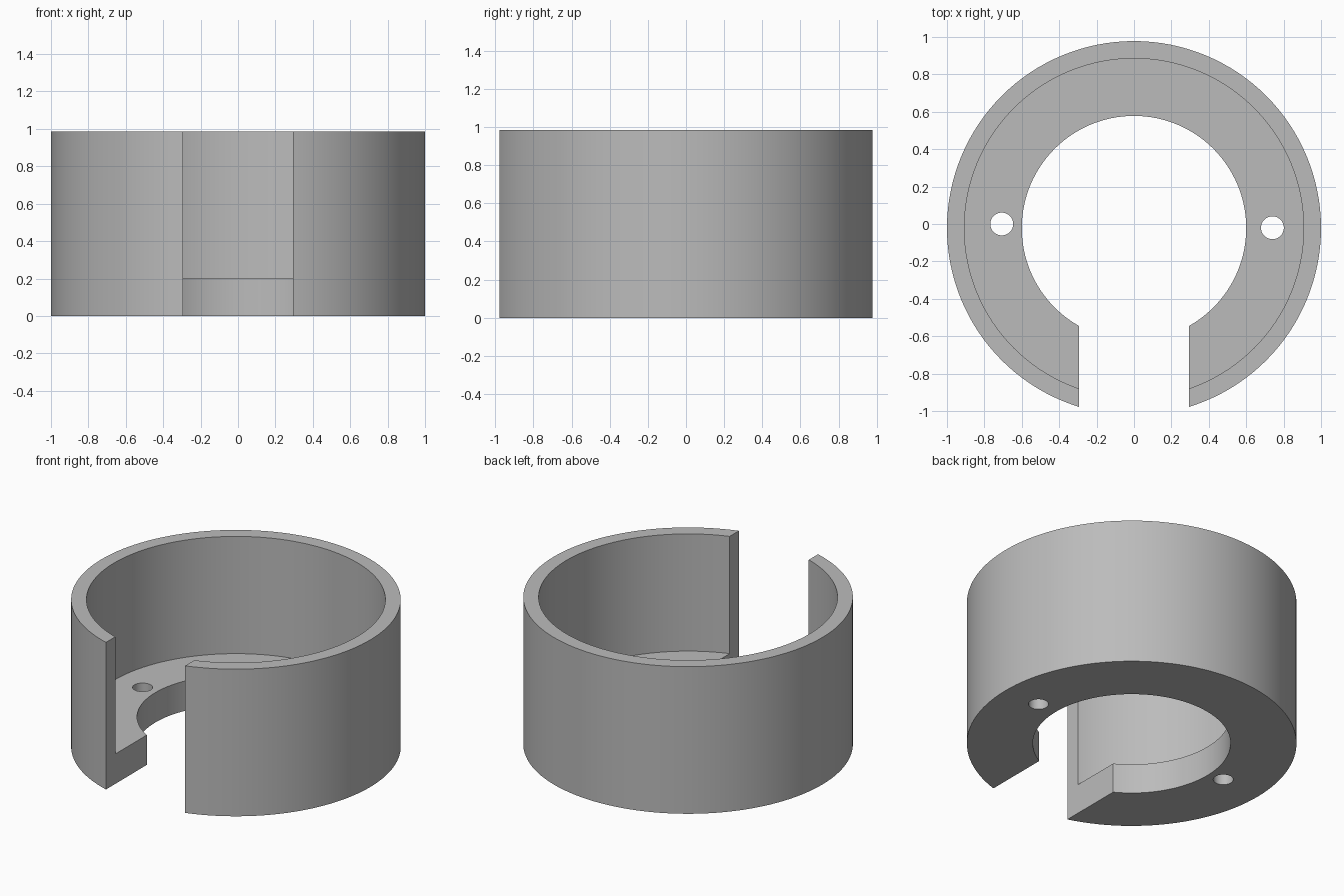
import bpy, bmesh
from math import cos, sin, tau, radians

cube = bpy.data.objects.get("Cube")
if cube:
    bpy.data.objects.remove(cube, do_unlink=True)

CENTER_Y = -0.022
HEIGHT, FLOOR = 0.985, 0.2
OUTER_R, INNER_R, BORE_R = 1.0, 0.907, 0.6
SLOT_HALF = 0.293
HOLE_R = 0.061
SEGMENTS = 128

grey = bpy.data.materials.new("plain grey")
grey.use_nodes = True
grey.diffuse_color = (0.5, 0.5, 0.5, 1)
grey.node_tree.nodes["Principled BSDF"].inputs["Base Color"].default_value = (0.5, 0.5, 0.5, 1)


def add_lathe(name, profile):
    """Revolve a closed (radius, height) profile around the vertical axis."""
    bm = bmesh.new()
    rings = []
    for i in range(SEGMENTS):
        a = tau * i / SEGMENTS
        rings.append([bm.verts.new((r * cos(a), r * sin(a) + CENTER_Y, z)) for r, z in profile])
    n = len(profile)
    for i in range(SEGMENTS):
        here, there = rings[i], rings[(i + 1) % SEGMENTS]
        for j in range(n):
            k = (j + 1) % n
            bm.faces.new((here[j], there[j], there[k], here[k]))
    bmesh.ops.recalc_face_normals(bm, faces=bm.faces)
    mesh = bpy.data.meshes.new(name)
    bm.to_mesh(mesh)
    bm.free()
    obj = bpy.data.objects.new(name, mesh)
    bpy.context.collection.objects.link(obj)
    obj.data.materials.append(grey)
    return obj


def cut(target, cutter):
    """Subtract the cutter, then discard it."""
    cutter.hide_render = True
    mod = target.modifiers.new("cut", "BOOLEAN")
    mod.operation = "DIFFERENCE"
    mod.solver = "EXACT"
    mod.object = cutter
    bpy.context.view_layer.objects.active = target
    bpy.ops.object.modifier_apply(modifier=mod.name)
    bpy.data.objects.remove(cutter, do_unlink=True)


# Round cup: outer wall, rim, inner wall, floor ledge and central bore
cup = add_lathe("slotted_cup", [
    (OUTER_R, 0), (OUTER_R, HEIGHT), (INNER_R, HEIGHT),
    (INNER_R, FLOOR), (BORE_R, FLOOR), (BORE_R, 0)])

# Front slot through the wall and floor
bpy.ops.mesh.primitive_cube_add(size=2, location=(0, -1, 0.5))
slot = bpy.context.object
slot.name = "slot_cutter"
slot.scale = (SLOT_HALF, 0.8, 1)
cut(cup, slot)

# Two screw holes through the floor
for x, y in ((-0.707, 0), (0.74, -0.02)):
    bpy.ops.mesh.primitive_cylinder_add(vertices=48, radius=HOLE_R, depth=1, location=(x, y, 0))
    hole = bpy.context.object
    hole.name = "hole_cutter"
    cut(cup, hole)

# Smooth curved walls with crisp edges
bpy.ops.object.select_all(action="DESELECT")
cup.select_set(True)
bpy.context.view_layer.objects.active = cup
bpy.ops.object.shade_smooth_by_angle(angle=radians(30))
